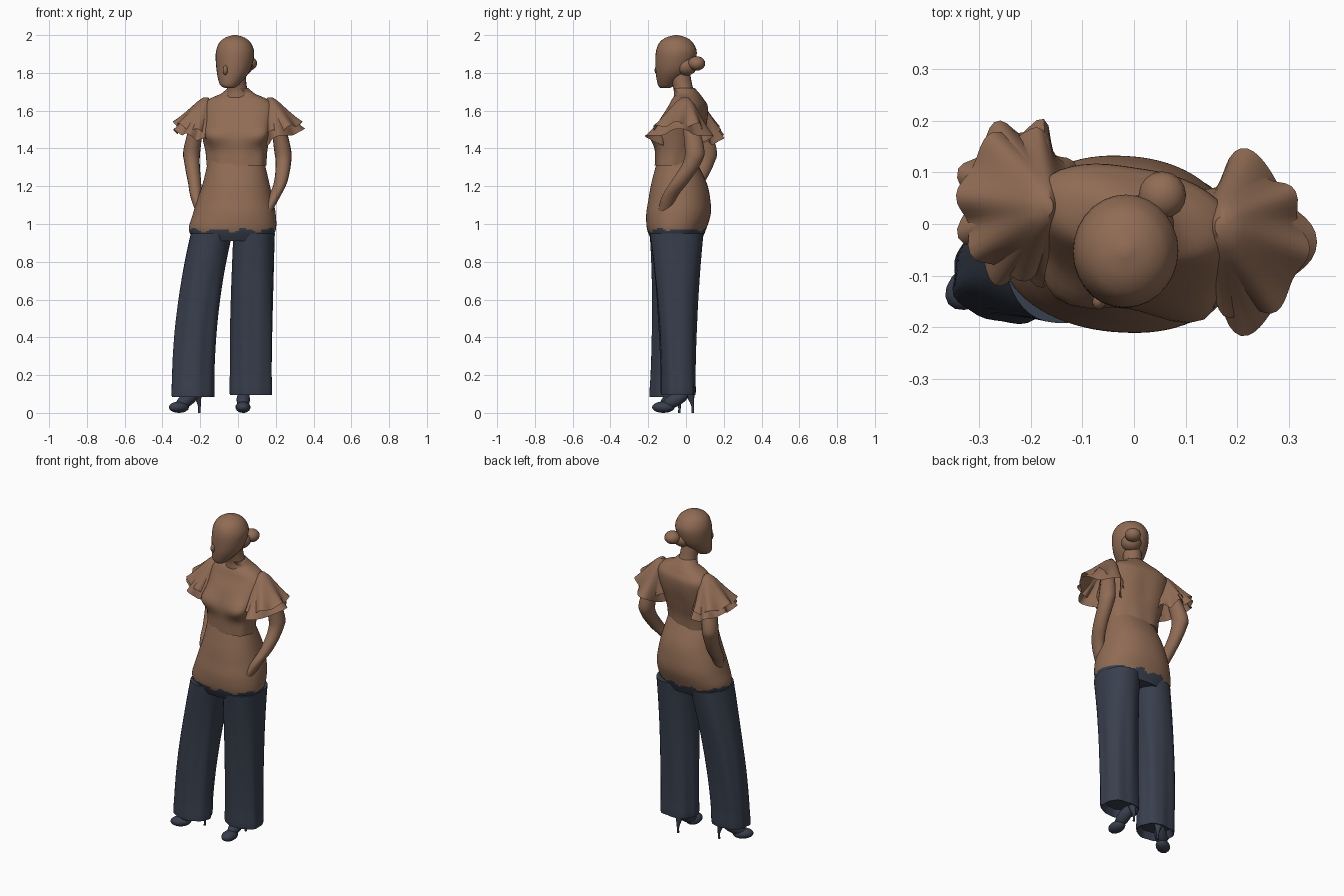
import bpy, bmesh, math
from mathutils import Vector, Matrix

cube = bpy.data.objects.get("Cube")
if cube:
    bpy.data.objects.remove(cube)


def material(name, rgb):
    m = bpy.data.materials.new(name)
    m.use_nodes = True
    m.diffuse_color = (*rgb, 1)
    m.node_tree.nodes["Principled BSDF"].inputs["Base Color"].default_value = (*rgb, 1)
    return m


BROWN = material("warm brown", (0.28, 0.15, 0.09))
NAVY = material("dark navy", (0.04, 0.05, 0.075))


def finish(name, bm, mats, rule=None, angle=50):
    bmesh.ops.recalc_face_normals(bm, faces=bm.faces)
    if rule:
        for face in bm.faces:
            face.material_index = rule(face.calc_center_median())
    mesh = bpy.data.meshes.new(name)
    bm.to_mesh(mesh)
    bm.free()
    for mat in mats:
        mesh.materials.append(mat)
    ob = bpy.data.objects.new(name, mesh)
    bpy.context.collection.objects.link(ob)
    bpy.ops.object.select_all(action='DESELECT')
    ob.select_set(True)
    bpy.context.view_layer.objects.active = ob
    bpy.ops.object.shade_smooth_by_angle(angle=math.radians(angle))


def skin(bm, rings, cap_end=True):
    rows = [[bm.verts.new(point) for point in ring] for ring in rings]
    count = len(rows[0])
    for low, high in zip(rows, rows[1:]):
        for i in range(count):
            j = (i + 1) % count
            bm.faces.new((low[i], low[j], high[j], high[i]))
    bm.faces.new(rows[0])
    if cap_end:
        bm.faces.new(rows[-1])


def spline(keys, steps):
    """Smoothly interpolate a short list of section tuples."""
    out = []
    last = len(keys) - 1
    for i in range(last):
        quad = [keys[max(i - 1, 0)], keys[i], keys[i + 1], keys[min(i + 2, last)]]
        for s in range(steps):
            t = s / steps
            out.append([b + t / 2 * (c - a + t * (2 * a - 5 * b + 4 * c - d
                                                  + t * (3 * b - a - 3 * c + d)))
                        for a, b, c, d in zip(*quad)])
    return out + [list(keys[-1])]


def loft(name, keys, mats, sides=28, steps=5, power=2, shear=0, warp=None, rule=None):
    """Stack ellipses given as (z, centre x, centre y, radius x, radius y)."""
    rings = []
    for z, cx, cy, rx, ry in spline(keys, steps):
        ring = []
        for i in range(sides):
            angle = math.tau * i / sides
            c, s = math.cos(angle), math.sin(angle)
            k = (abs(c) ** power + abs(s) ** power) ** (-1 / power)
            if warp:
                k *= warp(angle, z)
            x = rx * k * c
            ring.append((cx + x, cy + ry * k * s + shear * x, z))
        rings.append(ring)
    bm = bmesh.new()
    skin(bm, rings)
    finish(name, bm, mats, rule)


def ball(name, location, size, mat, turn=0, tilt=0):
    bm = bmesh.new()
    bmesh.ops.create_uvsphere(bm, u_segments=16, v_segments=10, radius=1)
    matrix = (Matrix.Translation(location) @ Matrix.Rotation(turn, 4, 'Z')
              @ Matrix.Rotation(tilt, 4, 'X') @ Matrix.Diagonal((*size, 1)))
    bmesh.ops.transform(bm, matrix=matrix, verts=bm.verts)
    finish(name, bm, [mat])


def bump(value, centre, width):
    return math.exp(-((value - centre) / width) ** 2)


# Hips, with an uneven colour border where the trousers begin
def trouser_rule(centre):
    edge = 0.966 + 0.01 * math.sin(centre.x * 47) + 0.006 * math.sin(centre.x * 90 + centre.y * 60)
    return 1 if centre.z < edge else 0


loft("hips", [(0.91, -0.03, -0.05, 0.2, 0.13), (0.97, -0.03, -0.05, 0.23, 0.155),
              (1.05, -0.02, -0.04, 0.22, 0.17), (1.13, -0.015, -0.035, 0.2, 0.163),
              (1.22, -0.01, -0.037, 0.175, 0.145), (1.34, -0.01, -0.05, 0.147, 0.1)],
     [BROWN, NAVY], sides=80, steps=9, power=2.2, shear=-0.05, rule=trouser_rule)


# Blouse, with fullness at the bust, a spine groove and a slightly gathered hem
def bust(angle, z):
    front = 1.5 * math.pi
    swell = bump(abs(angle - front), 0.6, 0.36) * bump(z, 1.475, 0.055)
    hem = math.cos(9 * angle) * max(0, 1 - (z - 1.31) * 8)
    spine = bump(angle, math.pi / 2, 0.25) * bump(z, 1.5, 0.1)
    return 1 + 0.27 * swell + 0.02 * hem - 0.06 * spine


loft("blouse", [(1.31, -0.01, -0.05, 0.158, 0.11), (1.38, -0.01, -0.046, 0.163, 0.113),
                (1.46, -0.01, -0.036, 0.178, 0.125), (1.55, 0, -0.012, 0.19, 0.12),
                (1.62, 0, 0.01, 0.19, 0.1), (1.66, 0, 0.01, 0.155, 0.08),
                (1.69, 0, 0.01, 0.09, 0.06), (1.72, 0, -0.01, 0.055, 0.055)],
     [BROWN], sides=48, power=2.3, shear=-0.15, warp=bust)

# Neck and head
loft("neck", [(1.67, 0, 0, 0.075, 0.065), (1.72, -0.005, -0.015, 0.053, 0.052),
              (1.82, -0.015, -0.04, 0.054, 0.058)], [BROWN], sides=20)
loft("head", [(1.72, -0.045, -0.11, 0.025, 0.025), (1.74, -0.045, -0.1, 0.052, 0.05),
              (1.81, -0.025, -0.067, 0.088, 0.094), (1.9, -0.016, -0.052, 0.102, 0.109),
              (1.955, -0.016, -0.052, 0.086, 0.092), (1.985, -0.016, -0.052, 0.054, 0.058),
              (2, -0.016, -0.052, 0.01, 0.01)], [BROWN])
ball("nose", (-0.066, -0.147, 1.815), (0.014, 0.02, 0.026), BROWN, turn=-0.35)
ball("hair_bun", (0.055, 0.056, 1.85), (0.046, 0.046, 0.038), BROWN, turn=0.4)
ball("hair_nape", (0.02, 0, 1.835), (0.058, 0.058, 0.05), BROWN)


# Arms taper evenly to the wrist, each with its hand tucked into a pocket
def arm(name, path):
    keys = []
    for z, x, y in path:
        radius = min(0.045, 0.03 + (z - 1.13) * 0.055, 0.03 + (1.6 - z) * 0.15)
        keys.append((z, x, y, radius, radius + 0.007 + 0.006 * bump(z, 1.22, 0.1)))
    loft(name, keys, [BROWN], sides=18)


arm("left_arm", [(1.59, 0.2, 0.01), (1.4, 0.235, 0.045), (1.32, 0.24, 0.03),
                 (1.22, 0.225, -0.035), (1.14, 0.19, -0.09), (1.04, 0.14, -0.12)])
arm("right_arm", [(1.59, -0.205, 0.06), (1.4, -0.243, 0.11), (1.32, -0.243, 0.1),
                  (1.22, -0.23, 0.05), (1.14, -0.22, -0.005), (1.04, -0.19, -0.045)])


# Ruffled sleeves: two flared layers hanging from each shoulder
def ruffle(name, top, hem, size, waves, phase, depth):
    side = math.copysign(1, top.x)
    rings, count, rows = [], 64, 8
    for row in range(rows + 1):
        t = row / rows
        flare = 0.12 + 0.88 * t ** 0.72
        ring = []
        for i in range(count):
            angle = math.tau * i / count
            fold = t * t * (math.cos(waves * angle + phase) + 0.2 * math.cos((waves + 3) * angle))
            reach = flare * (1 + depth * fold)
            x = reach * size[0] * math.cos(angle)
            y = reach * size[1] * math.sin(angle)
            lift = 0.035 * t * side * math.cos(angle) + 0.012 * fold
            ring.append(top.lerp(hem, t) + Vector((x, y, lift - 0.02 * (1 - t) * t)))
        rings.append(ring)
    bm = bmesh.new()
    skin(bm, rings, cap_end=False)
    finish(name, bm, [BROWN])


for word, top, hem, waves, phase, depth in (
        ("left", (0.17, -0.005, 1.67), (0.22, -0.035, 1.455), 4, 0, 0.17),
        ("right", (-0.17, 0.035, 1.67), (-0.224, 0.04, 1.455), 8, math.pi, 0.12)):
    top, hem = Vector(top), Vector(hem)
    ruffle(word + "_sleeve_lower", top, hem, (0.112, 0.155), waves, phase, depth)
    ruffle(word + "_sleeve_upper", top, hem + Vector((0, 0, 0.04)), (0.112, 0.142),
           7, phase + 1, 0.08)


# Wide trouser legs: narrowing from the hip, with vertical folds and a hollow hem
def trouser_leg(word, hip, hem, phase):
    def folds(angle, z):
        wave = 0.03 * math.cos(5 * angle + phase + 3 * z) + 0.02 * math.cos(9 * angle - phase)
        return 1 + wave * min(1, (0.97 - z) * 2)

    hip, hem = Vector(hip), Vector(hem)
    keys, count = [], 8
    for i in range(count + 1):
        t = i / count
        ease = (1 - t) ** 2
        x = hem.x + (hip.x - hem.x) * ease
        _, y, z = hip.lerp(hem, t)
        keys.append((z, x, y, 0.11, 0.09 + 0.052 * ease))
    keys.append((hem.z + 0.04, hem.x, hem.y, 0.085, 0.07))
    loft(word + "_trouser_leg", keys, [NAVY], sides=44, power=2.3, warp=folds)


trouser_leg("right", (-0.14, -0.05, 0.95), (-0.24, -0.1, 0.085), 0.5)
trouser_leg("left", (0.085, -0.05, 0.95), (0.07, -0.04, 0.095), 2)


# High-heeled shoes: toe, raised instep and thin heel
def shoe(word, toe, heel):
    toe, heel = Vector((*toe, 0)), Vector((*heel, 0))
    back = (heel - toe).normalized()
    turn = math.atan2(back.y, back.x) - math.pi / 2
    up = Vector((0, 0, 1))
    ball(word + "_shoe_toe", toe + back * 0.06 + up * 0.03, (0.04, 0.06, 0.03), NAVY, turn)
    ball(word + "_shoe_instep", toe.lerp(heel, 0.58) + up * 0.07, (0.036, 0.08, 0.036),
         NAVY, turn, tilt=0.5)
    seat = heel - back * 0.015
    loft(word + "_shoe_heel", [(0, heel.x, heel.y, 0.007, 0.007), (0.04, heel.x, heel.y, 0.008, 0.008),
                               (0.1, seat.x, seat.y, 0.024, 0.024)], [NAVY], sides=12)


shoe("right", (-0.36, -0.155), (-0.205, -0.035))
shoe("left", (0.025, -0.18), (0.03, 0.035))
